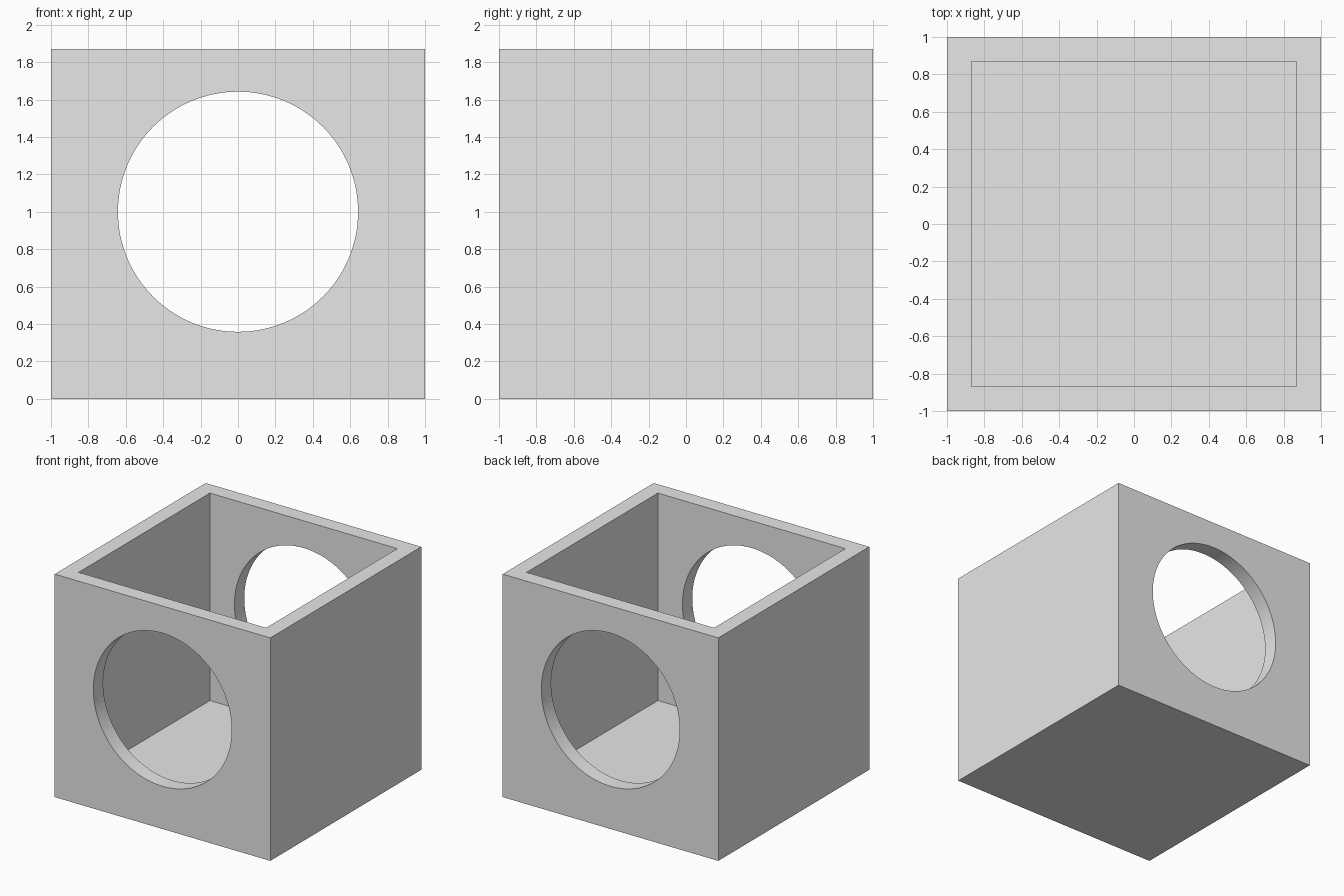
import bpy
from math import radians

cube = bpy.data.objects.get("Cube")
if cube:
    bpy.data.objects.remove(cube, do_unlink=True)

HEIGHT = 1.87
WALL = 0.13
HOLE_RADIUS = 0.642

# Light grey material
grey = bpy.data.materials.new("light_grey")
grey.use_nodes = True
colour = (0.8, 0.8, 0.8, 1)
grey.diffuse_color = colour
grey.node_tree.nodes["Principled BSDF"].inputs["Base Color"].default_value = colour


def box(name, width, bottom, top):
    bpy.ops.mesh.primitive_cube_add(size=1, location=(0, 0, (bottom + top) / 2))
    obj = bpy.context.object
    obj.name = name
    obj.scale = (width, width, top - bottom)
    bpy.ops.object.transform_apply(location=True, rotation=True, scale=True)
    obj.data.materials.append(grey)
    return obj


def cut(target, cutter):
    mod = target.modifiers.new(cutter.name, "BOOLEAN")
    mod.operation = "DIFFERENCE"
    mod.solver = "EXACT"
    mod.object = cutter
    bpy.context.view_layer.objects.active = target
    bpy.ops.object.modifier_apply(modifier=mod.name)
    bpy.data.objects.remove(cutter, do_unlink=True)


# Open-topped box with even walls and floor
open_box = box("open_box", 2, 0, HEIGHT)
cut(open_box, box("cavity", 2 - 2 * WALL, WALL, HEIGHT + 0.5))

# Round opening through the front and back walls
bpy.ops.mesh.primitive_cylinder_add(vertices=128, radius=HOLE_RADIUS, depth=3,
                                    location=(0, 0, 1), rotation=(radians(90), 0, 0))
bore = bpy.context.object
bore.name = "bore"
bore.data.materials.append(grey)
cut(open_box, bore)

# Smooth bore, crisp corners
bpy.ops.object.select_all(action="DESELECT")
open_box.select_set(True)
bpy.context.view_layer.objects.active = open_box
bpy.ops.object.shade_smooth_by_angle(angle=radians(30))
